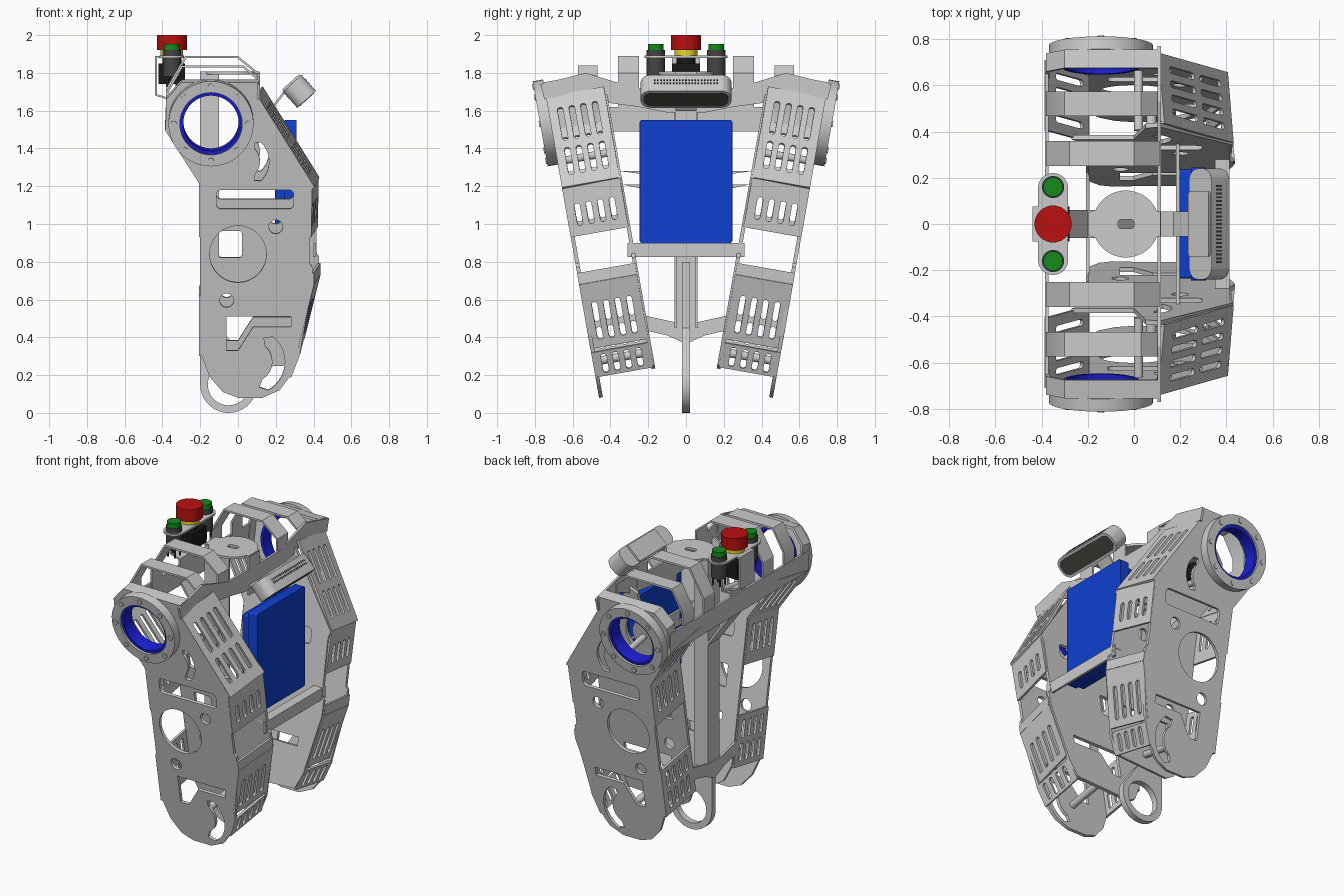
import bpy, bmesh
from math import sin, cos, pi, radians
from mathutils import Matrix, Vector as V

if "Cube" in bpy.data.objects:
    bpy.data.objects.remove(bpy.data.objects["Cube"])

COLORS = {"blue": (0.005, 0.05, 0.64, 1), "bearing": (0.01, 0.014, 0.65, 1), "red": (0.5, 0.005, 0.005, 1),
          "green": (0.008, 0.26, 0.012, 1), "yellow": (0.8, 0.7, 0.02, 1), "black": (0.01, 0.01, 0.01, 1),
          "dark": (0.06, 0.06, 0.06, 1), "lens": (0.06, 0.06, 0.05, 1)}
MATS = {}
for key, rgba in COLORS.items():
    MATS[key] = bpy.data.materials.new(key)
    MATS[key].diffuse_color = rgba


# ---- 2D loops
def circle(x, y, r, n=40):
    return [(x + r * cos(2 * pi * i / n), y + r * sin(2 * pi * i / n)) for i in range(n)]


def rect(x0, x1, y0, y1, r=0.0, n=5):
    if r == 0:
        return [(x0, y0), (x1, y0), (x1, y1), (x0, y1)]
    corners = [(x1 - r, y1 - r), (x0 + r, y1 - r), (x0 + r, y0 + r), (x1 - r, y0 + r)]
    return [(cx + r * cos((q + i / n) * pi / 2), cy + r * sin((q + i / n) * pi / 2))
            for q, (cx, cy) in enumerate(corners) for i in range(n + 1)]


def kidney(x, y, r, w, a0, a1, n=14):
    arc = [radians(a0 + (a1 - a0) * i / n) for i in range(n + 1)]
    pts = [(x + (r + w) * cos(a), y + (r + w) * sin(a)) for a in arc]
    pts.append((x + r * cos(arc[-1] + w / r), y + r * sin(arc[-1] + w / r)))
    pts += [(x + (r - w) * cos(a), y + (r - w) * sin(a)) for a in reversed(arc)]
    return pts + [(x + r * cos(arc[0] - w / r), y + r * sin(arc[0] - w / r))]


def ribbon(pts, t):
    p = [V(q) for q in pts]
    inner = []
    for i, q in enumerate(p):
        a = (q - p[i - 1]).normalized() if i else (p[1] - q).normalized()
        b = (p[i + 1] - q).normalized() if i < len(p) - 1 else a
        m = V((a.y + b.y, -a.x - b.x)).normalized()
        inner.append(q + m * t / max(0.4, m.dot(V((b.y, -b.x)))))
    return [tuple(q) for q in p + inner[::-1]]


def symmetric(pts):
    return pts + [(-a, b) for a, b in reversed(pts)]


# ---- placement frames: loop x, loop y, thickness direction
def frame(o, u, v, n):
    m = Matrix((u, v, n)).transposed().to_4x4()
    m.translation = V(o)
    return m


X, Y, Z = V((1, 0, 0)), V((0, 1, 0)), V((0, 0, 1))
D = V((0, -0.985, 0.174))   # inward, square to the leaning side plates
H = V((0, 0.176, 1))        # up along the leaning side plates
XZ = lambda y: frame((0, y, 0), X, Z, Y)
XY = lambda z: frame((0, 0, z), X, Y, Z)
YZ = lambda x: frame((x, 0, 0), Y, Z, X)
at = lambda x, d, h: V((x, 0.446, 0)) + D * d + H * h
SIDE = lambda d: frame(at(0, d, 0), X, H, D)
MIRROR = Matrix.Diagonal((1, -1, 1, 1))


def plate(name, loops, m, t, color=None, bevel=0.0):
    """Flat solid from loops (inner loops become holes), thickness t centred on the frame."""
    cu = bpy.data.curves.new(name, "CURVE")
    cu.dimensions, cu.fill_mode, cu.extrude = "2D", "BOTH", t / 2
    for loop in loops:
        sp = cu.splines.new("POLY")
        sp.points.add(len(loop) - 1)
        for pt, (a, b) in zip(sp.points, loop):
            pt.co = (a, b, 0, 1)
        sp.use_cyclic_u = True
    tmp = bpy.data.objects.new(name + "_curve", cu)
    bpy.context.collection.objects.link(tmp)
    me = bpy.data.meshes.new_from_object(tmp.evaluated_get(bpy.context.evaluated_depsgraph_get()))
    bpy.data.objects.remove(tmp)
    bm = bmesh.new()
    bm.from_mesh(me)
    bm.transform(m)
    bmesh.ops.remove_doubles(bm, verts=bm.verts, dist=1e-5)
    bmesh.ops.recalc_face_normals(bm, faces=bm.faces)
    bm.to_mesh(me)
    bm.free()
    me.materials.clear()
    if color:
        me.materials.append(MATS[color])
    ob = bpy.data.objects.new(name, me)
    bpy.context.collection.objects.link(ob)
    if bevel:
        mod = ob.modifiers.new("bevel", "BEVEL")
        mod.width, mod.segments, mod.limit_method = bevel, 3, "ANGLE"
    return ob


def pair(name, loops, m, t, color=None, bevel=0.0):
    plate("left_" + name, loops, m, t, color, bevel)
    plate("right_" + name, loops, MIRROR @ m, t, color, bevel)


# ---- leaning side plates
WIDTH, SLANT = 0.31, 0.035   # the front edge lies further forward on the inner plate
RX, RZ = -0.143, 1.54
front_edge = [(0.43, 1.19), (0.415, 1.15), (0.415, 0.79), (0.43, 0.77), (0.43, 0.68), (0.34, 0.3), (0.29, 0.2)]
outer = [(-0.2, 1.22), (-0.38, 1.5), (-0.38, 1.66), (-0.3, 1.75), (0.11, 1.75), (0.11, 1.67)] + \
        [(x - SLANT, h) for x, h in front_edge[:-2]] + [(0.325, 0.3), (0.28, 0.2)] + \
        [(0.22, 0.12), (0.13, 0.08), (0.0, 0.08), (-0.08, 0.11), (-0.15, 0.19), (-0.2, 0.32)]
inner = [(-0.2, 1.22), (-0.27, 1.33), (0.0, 1.33), (0.05, 1.61), (0.11, 1.64)] + front_edge + \
        [(-0.1, 0.18), (-0.15, 0.21), (-0.2, 0.32)]
holes = [kidney(0.02, 1.33, 0.12, 0.024, -45, 45), rect(-0.115, 0.295, 1.08, 1.18, 0.025),
         circle(0.2, 0.985, 0.037, 20), circle(-0.06, 0.595, 0.037, 20),
         [(-0.06, 0.33), (0.0, 0.33), (0.08, 0.455), (0.28, 0.455), (0.28, 0.51), (-0.06, 0.51)]]
pair("outer_plate", [outer, circle(RX, RZ, 0.165), circle(0, 0.84, 0.15),
                     kidney(0.075, 0.27, 0.14, 0.033, -60, 50)] + holes, SIDE(0.01), 0.02)
pair("inner_plate", [inner, rect(-0.1, 0.02, 0.77, 0.91, 0.01)] + holes, SIDE(WIDTH), 0.02)

# shoulder rings with bearing and screws
pair("shoulder_ring", [circle(RX, RZ, 0.225, 48), circle(RX, RZ, 0.165, 48)], SIDE(-0.028), 0.056)
pair("shoulder_bearing", [circle(RX, RZ, 0.166, 48), circle(RX, RZ, 0.147, 48)], SIDE(0.0), 0.085, "bearing")
screws = [circle(RX + 0.197 * cos(i * pi / 4), RZ + 0.197 * sin(i * pi / 4), 0.016, 12) for i in range(8)]
pair("ring_screws", screws, SIDE(-0.058), 0.008)

# cross rods inside the side frames
pair("upper_rod", [circle(0.02, 1.33, 0.02, 16)], SIDE(0.14), 0.28)
pair("lower_rod", [circle(0.075, 0.27, 0.022, 16)], SIDE(0.155), 0.3)


# ---- slotted covers joining outer and inner plates
def cover(name, p0, p1, rows, slant=0.0):
    a, b = at(p0[0] - slant, 0, p0[1]), at(p1[0] - slant, 0, p1[1])
    v = (b - a).normalized()
    length = (b - a).length
    u = D + X * slant / WIDTH
    slots = [rect(c - 0.015, c + 0.015, f0 * length, f1 * length, 0.0149)
             for f0, f1 in rows for c in (0.062, 0.124, 0.186, 0.248)]
    pair(name, [rect(0, WIDTH, 0, length)] + slots, frame(a, u, v, u.cross(v).normalized()), 0.015)


cover("front_upper_cover", (0.125, 1.67), (0.425, 1.19), [(0.14, 0.5), (0.58, 0.88)], 0.025)
cover("front_middle_cover", (0.42, 1.19), (0.415, 0.93), [(0.35, 0.8)], SLANT)
cover("front_corner_strip", (0.43, 0.74), (0.43, 0.68), [], SLANT)
cover("front_lower_cover", (0.43, 0.68), (0.345, 0.34), [(0.3, 0.88)], SLANT)
cover("front_bottom_cover", (0.335, 0.32), (0.285, 0.19), [(0.12, 0.88)], 0.01)
cover("back_upper_cover", (-0.38, 1.5), (-0.2, 1.22), [(0.2, 0.85)])
cover("back_middle_cover", (-0.2, 1.22), (-0.2, 0.93), [(0.15, 0.75)])
cover("back_lower_cover", (-0.2, 0.62), (-0.2, 0.3), [(0.1, 0.45), (0.55, 0.9)])
pair("shoulder_top_strip", [ribbon([(-0.38, 1.5), (-0.38, 1.66), (-0.3, 1.75), (0.11, 1.75)], 0.015)], SIDE(0.04), 0.08)

# ---- hoops over the shoulders
hoop_low = [(-0.38, 1.5), (-0.38, 1.7), (-0.3, 1.84), (0.03, 1.84), (0.11, 1.77), (0.11, 1.7)]
hoop_high = [(-0.38, 1.5), (-0.38, 1.72), (-0.28, 1.89), (0.0, 1.89), (0.11, 1.8), (0.11, 1.66)]
pair("outer_hoop", [ribbon(hoop_low, 0.012)], XZ(0.52), 0.105)
pair("inner_hoop", [ribbon(hoop_high, 0.012)], XZ(0.305), 0.11)

# ---- beams across the body
plate("front_beam", [symmetric([(0.1, 1.59), (0.25, 1.62), (0.4, 1.64), (0.55, 1.7), (0.75, 1.66), (0.77, 1.74),
                                (0.53, 1.8), (0.27, 1.72), (0.2, 1.72)])], YZ(0.11), 0.015)
plate("back_beam", [rect(-0.71, 0.71, 1.49, 1.62)], YZ(-0.377), 0.015)
plate("back_beam_neck", [ribbon([(-0.38, 1.5), (-0.2, 1.25)], -0.015)], XZ(0), 0.12)
plate("battery_bar", [symmetric([(0.35, 1.28), (0.2, 1.26), (0.2, 1.18), (0.34, 1.21)])], YZ(0.19), 0.015)
plate("waist_bar", [rect(-0.31, 0.31, 0.825, 0.9)], YZ(0.405), 0.015)
plate("waist_bar_lip", [rect(0.35, 0.41, -0.3, 0.3)], XY(0.893), 0.014)

# ---- spine channel, lower brace and foot ring
plate("spine_back", [rect(-0.06, 0.06, 0.42, 1.8)], YZ(-0.195), 0.012)
pair("spine_flange", [rect(-0.2, -0.1, 0.45, 1.8)], XZ(0.055), 0.012)
plate("lower_brace", [symmetric([(0.01, 0.37), (0.1, 0.41), (0.23, 0.44), (0.24, 0.52), (0.06, 0.48)])], YZ(-0.2), 0.015)
foot = [(-0.05 + 0.15 * cos(radians(a)), 0.15 + 0.15 * sin(radians(a))) for a in range(-180, 21, 10)]
plate("foot_ring", [foot + [(0.0, 0.34), (-0.1, 0.45), (-0.1, 0.8), (-0.2, 0.8)], circle(-0.05, 0.15, 0.11)], XZ(0), 0.04)

# ---- neck disc on top of the spine
ring = [(-0.035 + 0.145 * cos(radians(a)), 0.145 * sin(radians(a))) for a in range(-155, 156, 10)]
plate("neck_disc", [ring + [(-0.2, 0.05), (-0.2, -0.05)], rect(-0.07, 0.0, -0.02, 0.02, 0.015)], XY(1.8), 0.015)
plate("neck_tongue", [rect(0.08, 0.115, -0.055, 0.055)], XY(1.8), 0.015)
plate("neck_drop", [rect(-0.055, 0.055, 1.55, 1.8)], YZ(0.11), 0.014)

# ---- battery
plate("battery_case", [rect(-0.235, 0.235, 0.91, 1.52, 0.01)], YZ(0.222), 0.05, "blue", 0.006)
plate("battery_lid", [rect(-0.245, 0.245, 0.9, 1.55, 0.012)], YZ(0.279), 0.064, "blue", 0.008)

# ---- tilted camera with bracket
UP, FACE, CENTER = V((0.74, 0, 0.67)), V((0.67, 0, -0.74)), V((0.325, 0, 1.702))
plate("camera_body", [rect(-0.24, 0.24, -0.067, 0.067, 0.055, 8)], frame(CENTER, Y, UP, FACE), 0.115, None, 0.015)
plate("camera_window", [rect(-0.225, 0.225, -0.052, 0.052, 0.045, 8)], frame(CENTER + FACE * 0.057, Y, UP, FACE), 0.006, "lens")
vents = [rect(c - 0.004, c + 0.004, r - 0.006, r + 0.006) for r in (-0.02, 0.0)
         for c in [-0.165 + 0.0165 * i for i in range(21)]]
plate("camera_vents", vents, frame(CENTER + UP * 0.067, Y, FACE, UP), 0.004, "dark")
plate("camera_arm", [ribbon([(0.11, 1.62), (0.17, 1.61), (0.24, 1.7)], 0.012)], XZ(0), 0.11)
plate("camera_mount", [rect(-0.14, 0.14, -0.06, 0.06, 0.01)], frame(CENTER - FACE * 0.063, Y, UP, FACE), 0.012)

# ---- button panel: bracket, stop button, two start buttons
SX = -0.35
plate("button_panel", [rect(SX - 0.065, SX + 0.065, -0.22, 0.22, 0.064, 8)], XY(1.885), 0.012)
plate("button_bracket", [ribbon([(-0.375, 1.6), (-0.375, 1.66), (-0.44, 1.68), (-0.44, 1.89), (-0.37, 1.89)], 0.01)], XZ(0), 0.15)
plate("stop_button_base", [rect(SX - 0.07, SX + 0.07, -0.075, 0.075)], XY(1.795), 0.11, "black")
plate("stop_button_stem", [circle(SX, 0, 0.05)], XY(1.86), 0.06, "black")
plate("stop_button_collar", [circle(SX, 0, 0.06)], XY(1.905), 0.05, "yellow")
plate("stop_button_cap", [circle(SX, 0, 0.08, 48)], XY(1.96), 0.08, "red", 0.02)
pair("start_button_body", [circle(SX, 0.16, 0.048, 32)], XY(1.85), 0.14, "dark")
pair("start_button_cap", [circle(SX, 0.16, 0.042, 32)], XY(1.935), 0.035, "green", 0.006)
pins = [circle(SX + a, 0.16 + b, 0.006, 8) for a in (-0.025, 0.025) for b in (-0.025, 0.025)]
pair("start_button_pins", pins, XY(1.755), 0.06, "dark")

# ---- smooth round walls, keep edges sharp
for ob in bpy.context.collection.objects:
    ob.select_set(True)
    bpy.context.view_layer.objects.active = ob
bpy.ops.object.shade_smooth_by_angle(angle=radians(30))

for m in bpy.data.materials:
    if m.users and not m.is_grease_pencil:
        m.use_nodes = True
        m.node_tree.nodes["Principled BSDF"].inputs["Base Color"].default_value = m.diffuse_color
